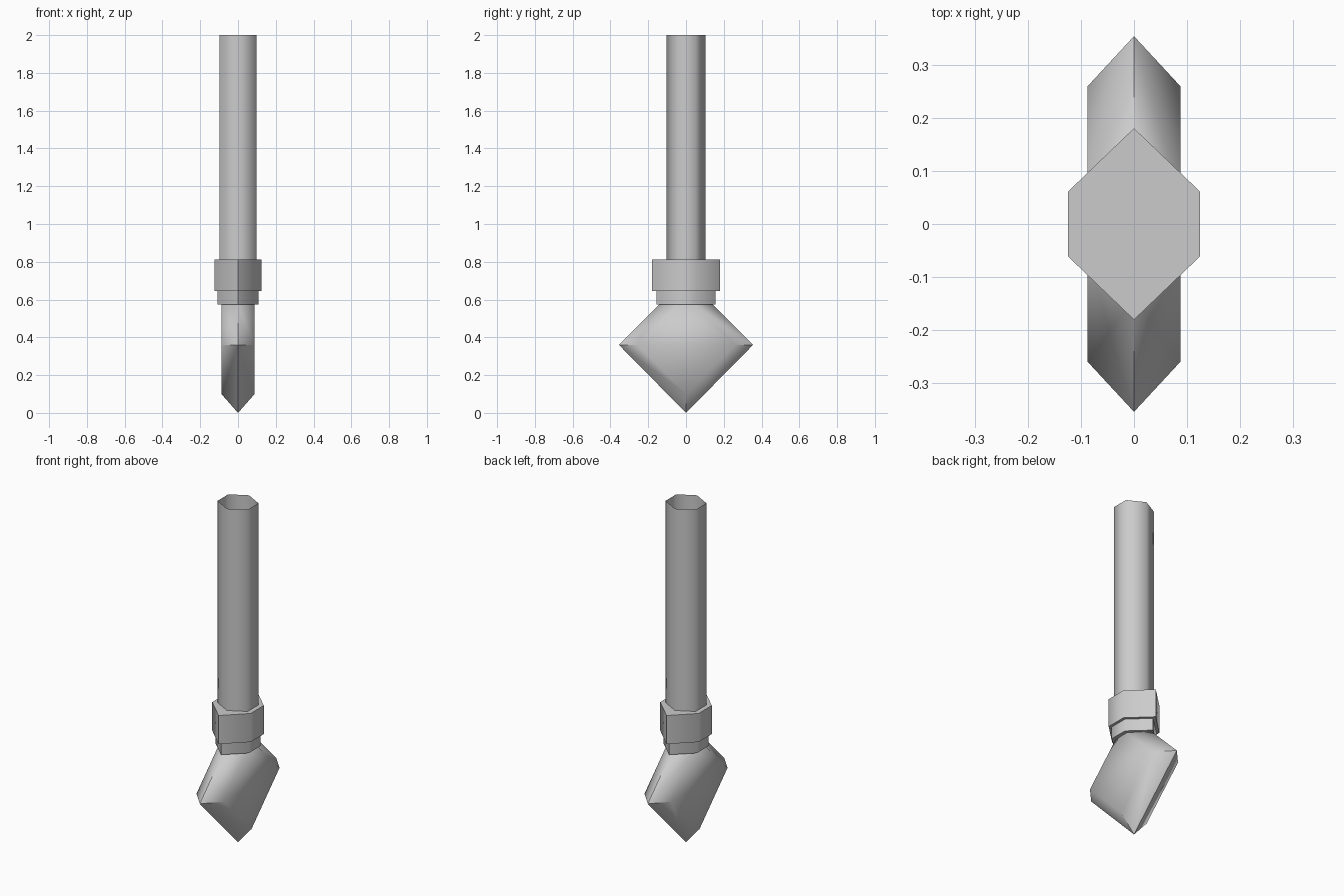
import bpy
import bmesh
from math import radians

cube = bpy.data.objects.get("Cube")
if cube:
    bpy.data.objects.remove(cube, do_unlink=True)

# One plain grey for every part
grey = bpy.data.materials.new("light_grey")
colour = (0.6, 0.6, 0.6, 1)
grey.diffuse_color = colour
grey.use_nodes = True
for node in grey.node_tree.nodes:
    if node.type == 'BSDF_PRINCIPLED':
        node.inputs["Base Color"].default_value = colour


def finish(name, bm, angle, closed=True):
    """Turn a bmesh into a smooth object with sharp edges above an angle."""
    if closed:
        bmesh.ops.recalc_face_normals(bm, faces=bm.faces)
    mesh = bpy.data.meshes.new(name)
    bm.to_mesh(mesh)
    bm.free()
    mesh.materials.append(grey)
    mesh.shade_smooth()
    mesh.set_sharp_from_angle(angle=radians(angle))
    obj = bpy.data.objects.new(name, mesh)
    bpy.context.collection.objects.link(obj)
    return obj


def bridge(bm, a, b):
    """Join two closed vertex loops with quads."""
    n = len(a)
    for i in range(n):
        j = (i + 1) % n
        bm.faces.new((a[i], a[j], b[j], b[i]))


def hex_prism(name, half_x, side_y, point_y, z0, z1, capped=True, angle=60):
    """Upright six-sided prism with its points to the front and back."""
    outline = [(half_x, -side_y), (half_x, side_y), (0, point_y),
               (-half_x, side_y), (-half_x, -side_y), (0, -point_y)]
    bm = bmesh.new()
    low, high = [[bm.verts.new((x, y, z)) for x, y in outline] for z in (z0, z1)]
    bridge(bm, low, high)
    if capped:
        bm.faces.new(low)
        bm.faces.new(high)
    return finish(name, bm, angle, capped)


# Open shaft, collar and neck
hex_prism("shaft", 0.098, 0.05, 0.103, 0.813, 2.0, capped=False, angle=75)
hex_prism("collar", 0.125, 0.061, 0.181, 0.645, 0.813)
hex_prism("neck", 0.109, 0.055, 0.157, 0.573, 0.645)

# Diamond blade: a central ridge outline bevelled to a flat face on each side
ridge_outline = [(0, 0), (0.355, 0.36), (0.142, 0.573), (-0.142, 0.573), (-0.355, 0.36)]
face_outline = [(0, 0.1), (0.26, 0.36), (0.047, 0.573), (-0.047, 0.573), (-0.26, 0.36)]
bm = bmesh.new()
ridge = [bm.verts.new((0, y, z)) for y, z in ridge_outline]
for x in (-0.088, 0.088):
    side = [bm.verts.new((x, y, z)) for y, z in face_outline]
    bridge(bm, ridge, side)
    bm.faces.new(side)
finish("blade", bm, 60)
